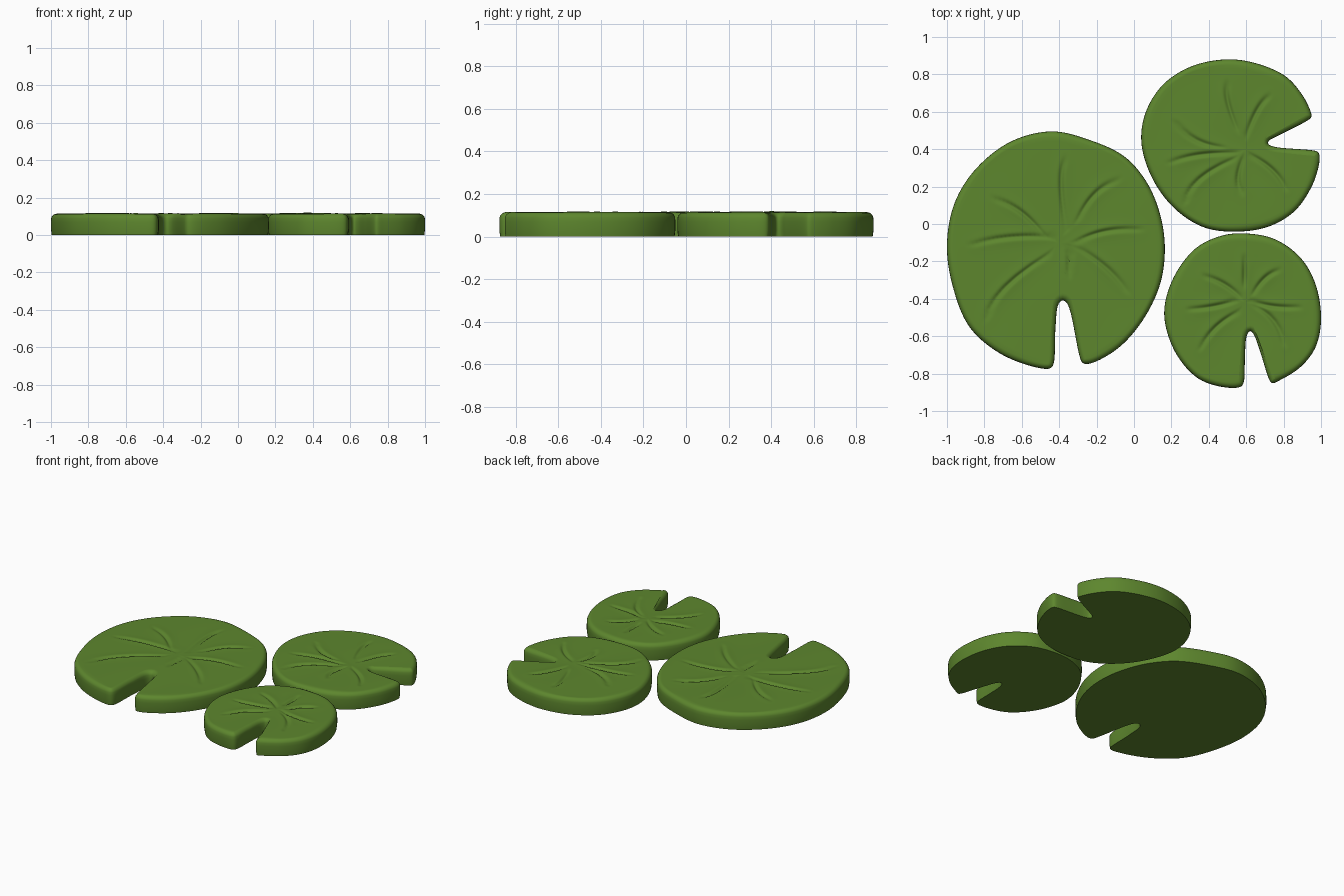
import bpy, bmesh, math
from mathutils import Vector

if "Cube" in bpy.data.objects:
    bpy.data.objects.remove(bpy.data.objects["Cube"])

HEIGHT, ROUND = 0.114, 0.03   # pad thickness and rim rounding
N, RINGS = 420, 26            # points round the outline, rings to the centre

green = bpy.data.materials.new("leaf green")
green.diffuse_color = (0.11, 0.24, 0.027, 1)
green.use_nodes = True
green.node_tree.nodes["Principled BSDF"].inputs["Base Color"].default_value = green.diffuse_color


def smooth_outline(pts):
    """Closed centripetal spline through pts, resampled evenly."""
    P = [Vector(p) for p in pts]
    n, dense = len(P), []
    for i in range(n):
        a, b, c, d = (P[(i + k - 1) % n] for k in range(4))
        t0 = 0
        t1 = t0 + (b - a).length ** 0.5
        t2 = t1 + (c - b).length ** 0.5
        t3 = t2 + (d - c).length ** 0.5
        for s in range(24):
            t = t1 + (t2 - t1) * s / 24
            A1 = a.lerp(b, (t - t0) / (t1 - t0))
            A2 = b.lerp(c, (t - t1) / (t2 - t1))
            A3 = c.lerp(d, (t - t2) / (t3 - t2))
            B1 = A1.lerp(A2, (t - t0) / (t2 - t0))
            B2 = A2.lerp(A3, (t - t1) / (t3 - t1))
            dense.append(B1.lerp(B2, (t - t1) / (t2 - t1)))
    m = len(dense)
    seg = [(dense[(i + 1) % m] - dense[i]).length for i in range(m)]
    step, out, i, run = sum(seg) / N, [], 0, 0.0
    for k in range(N):
        while i < m - 1 and run + seg[i] < k * step:
            run += seg[i]
            i += 1
        out.append(dense[i].lerp(dense[(i + 1) % m], (k * step - run) / seg[i]))
    for _ in range(2):  # soften the notch corners
        out = [(out[j - 1] + out[j] * 2 + out[(j + 1) % N]) / 4 for j in range(N)]
    return out


def vein_segments(pts):
    """Curved vein through three points, tip to hub, as short segments."""
    a, m, b = (Vector(p) for p in pts)
    c = m * 2 - (a + b) / 2
    q = [a * (1 - t) ** 2 + c * 2 * t * (1 - t) + b * t * t for t in (k / 6 for k in range(7))]
    return [(*q[k], *(q[k + 1] - q[k]), k / 6) for k in range(6)]


def top_height(x, y, veins):
    """Gentle waves with a groove and soft shoulders along every vein."""
    z = HEIGHT + 0.0015 * math.sin(9 * x + 2) * math.cos(8 * y)
    for vein in veins:
        best, along = 1.0, 0
        for ax, ay, dx, dy, t0 in vein:
            t = ((x - ax) * dx + (y - ay) * dy) / (dx * dx + dy * dy)
            t = min(1, max(0, t))
            d = (x - ax - t * dx) ** 2 + (y - ay - t * dy) ** 2
            if d < best:
                best, along = d, t0 + t / 6
        if best < 0.01:
            depth = 0.35 + 0.65 * math.sin(math.pi * along)
            z += depth * (0.004 * math.exp(-best / 0.0016) - 0.014 * math.exp(-best / 0.00016))
    return z


def lily_pad(name, centre, outline, veins):
    rim = smooth_outline(outline)
    centre = Vector(centre)
    veins = [vein_segments(v) for v in veins]
    area = sum(rim[i - 1].cross(rim[i]) for i in range(N))
    side = 1 if area > 0 else -1
    if side < 0:
        rim.reverse()
    inward = []
    for i in range(N):
        t = (rim[(i + 1) % N] - rim[i - 1]).normalized()
        inward.append(Vector((-t.y, t.x)))
    bm = bmesh.new()

    # wall and rounded rim
    rows = []
    profile = [(0.004, 0), (0, 0.03), (0, HEIGHT - ROUND - 0.015)]
    for k in range(1, 6):
        a = math.pi / 2 * k / 6
        profile.append((ROUND * (1 - math.cos(a)), HEIGHT - ROUND * 1.1 + ROUND * 1.1 * math.sin(a)))
    for off, z in profile:
        rows.append([bm.verts.new((*(p + n * off), z)) for p, n in zip(rim, inward)])

    # top surface in rings toward the centre
    inner = [p + n * ROUND for p, n in zip(rim, inward)]
    for r in range(RINGS):
        row = []
        for p in inner:
            q = p.lerp(centre, r / RINGS)
            row.append(bm.verts.new((q.x, q.y, top_height(q.x, q.y, veins))))
        rows.append(row)
    for lo, hi in zip(rows, rows[1:]):
        for i in range(N):
            j = (i + 1) % N
            bm.faces.new((lo[i], lo[j], hi[j], hi[i]))
    hub = bm.verts.new((*centre, top_height(*centre, veins)))
    for i in range(N):
        bm.faces.new((rows[-1][i], rows[-1][(i + 1) % N], hub))
    bm.faces.new(rows[0][::-1])  # flat underside

    me = bpy.data.meshes.new(name)
    bm.to_mesh(me)
    bm.free()
    me.materials.append(green)
    ob = bpy.data.objects.new(name, me)
    bpy.context.collection.objects.link(ob)
    bpy.ops.object.select_all(action='DESELECT')
    ob.select_set(True)
    bpy.context.view_layer.objects.active = ob
    bpy.ops.object.shade_smooth_by_angle(angle=math.radians(50))


lily_pad("large_lily_pad", (-0.41, -0.1),
         [(-.44, .495), (-.24, .45), (-.05, .36), (.07, .22), (.14, .05), (.165, -.13), (.14, -.32),
          (.05, -.51), (-.08, -.66), (-.23, -.745), (-.275, -.745), (-.29, -.71), (-.34, -.47),
          (-.36, -.42), (-.382, -.405), (-.405, -.43), (-.42, -.56), (-.43, -.75), (-.445, -.772),
          (-.53, -.765), (-.72, -.69), (-.88, -.55), (-.97, -.33), (-1, -.11), (-.96, .11),
          (-.85, .29), (-.66, .44)],
         [((-.37, .34), (-.39, .21), (-.36, -.03)), ((-.09, .23), (-.21, .16), (-.30, .02)),
          ((.03, -.03), (-.16, -.04), (-.31, -.10)), ((-.04, -.36), (-.14, -.24), (-.29, -.13)),
          ((-.35, -.27), (-.345, -.2), (-.34, -.12)), ((-.78, -.50), (-.69, -.34), (-.45, -.16)),
          ((-.86, -.11), (-.66, -.07), (-.42, -.07)), ((-.74, .13), (-.61, .07), (-.49, -.05))])

lily_pad("medium_lily_pad", (.60, .40),
         [(.49, .88), (.65, .86), (.81, .79), (.90, .69), (.945, .60), (.95, .573), (.93, .555),
          (.76, .467), (.72, .445), (.715, .428), (.75, .413), (.96, .393), (.985, .385), (.993, .36),
          (.985, .30), (.95, .20), (.86, .07), (.73, -.01), (.57, -.04), (.38, -.02), (.22, .08),
          (.10, .24), (.04, .43), (.06, .59), (.15, .74), (.30, .84)],
         [((.50, .75), (.50, .66), (.55, .51)), ((.72, .68), (.66, .61), (.60, .47)),
          ((.23, .54), (.33, .45), (.47, .41)), ((.20, .33), (.35, .37), (.55, .38)),
          ((.28, .12), (.35, .24), (.54, .35)), ((.58, .17), (.555, .24), (.58, .35)),
          ((.81, .19), (.74, .29), (.62, .37))])

lily_pad("small_lily_pad", (.59, -.42),
         [(.58, -.05), (.75, -.08), (.89, -.18), (.97, -.32), (1, -.51), (.97, -.66), (.89, -.765),
          (.78, -.835), (.737, -.852), (.722, -.83), (.68, -.70), (.64, -.59), (.62, -.57),
          (.602, -.60), (.593, -.72), (.588, -.84), (.575, -.868), (.50, -.875), (.35, -.83),
          (.235, -.71), (.17, -.55), (.165, -.43), (.22, -.27), (.33, -.13), (.46, -.065)],
         [((.59, -.18), (.592, -.26), (.59, -.33)), ((.77, -.25), (.70, -.29), (.64, -.37)),
          ((.88, -.445), (.74, -.44), (.63, -.41)), ((.80, -.64), (.75, -.52), (.65, -.44)),
          ((.36, -.66), (.44, -.55), (.56, -.47)), ((.30, -.455), (.43, -.44), (.54, -.41)),
          ((.38, -.28), (.48, -.32), (.57, -.39))])
